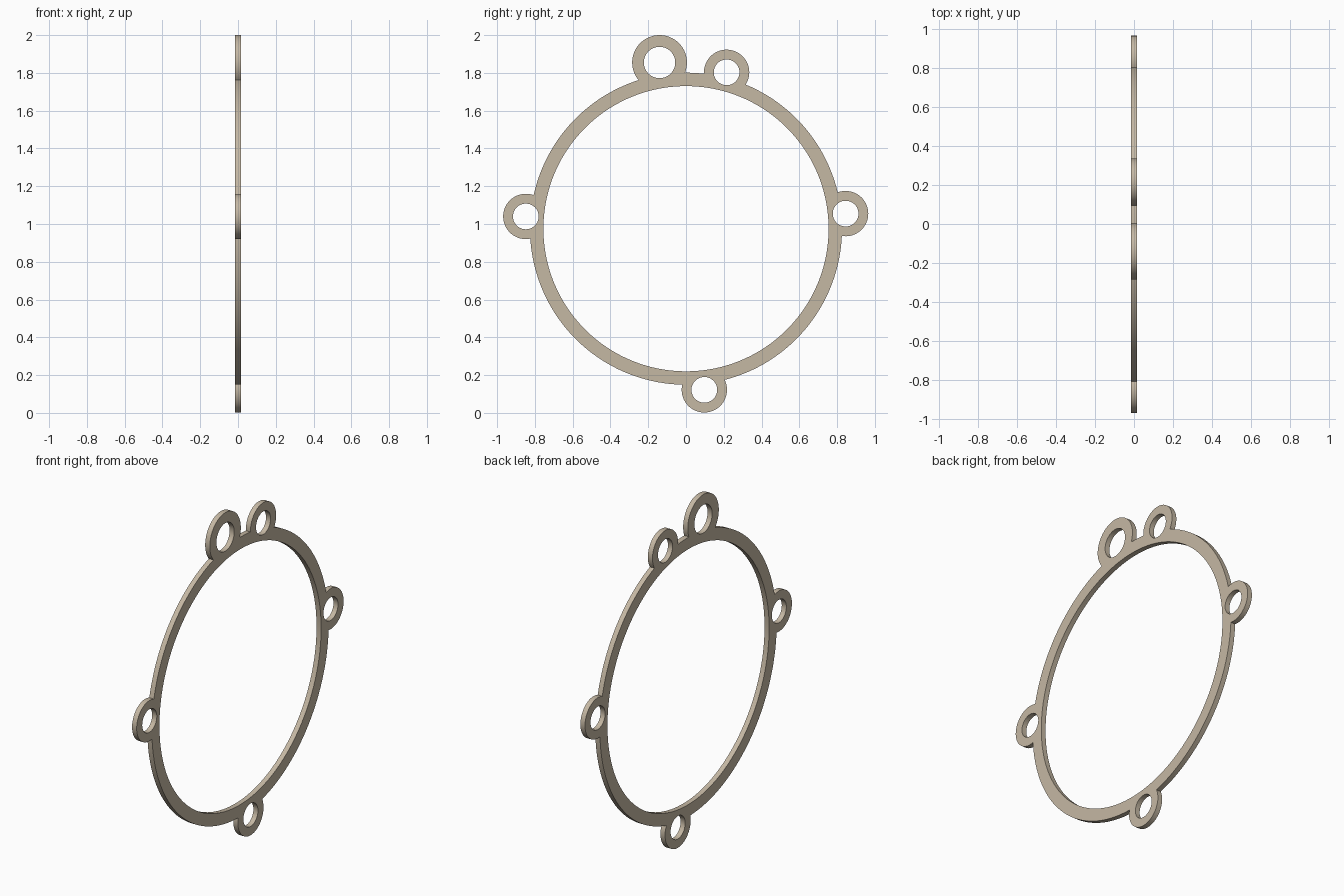
import bpy, bmesh
from math import cos, sin, pi, tau, atan2, acos, hypot, ceil
from mathutils import Matrix

if "Cube" in bpy.data.objects:
    bpy.data.objects.remove(bpy.data.objects["Cube"])

CENTRE_Z, R_IN, R_OUT, HALF_T = 0.975, 0.755, 0.826, 0.015

# Lugs: y, z, outer radius, hole radius
LUGS = [
    (0.845, 1.055, 0.12, 0.068),
    (0.215, 1.803, 0.12, 0.068),
    (-0.14, 1.855, 0.145, 0.083),
    (-0.848, 1.04, 0.12, 0.068),
    (0.097, 0.122, 0.12, 0.068),
]


def arc(cx, cy, r, a0, a1):
    """Points counter-clockwise from a0 up to, not including, a1."""
    n = max(2, ceil((a1 - a0) / tau * (160 if r > 0.5 else 64)))
    return [(cx + r * cos(a0 + (a1 - a0) * i / n),
             cy + r * sin(a0 + (a1 - a0) * i / n)) for i in range(n)]


# Outer outline: ring arcs alternating with lug arcs
spans = []
for y, z, r, _ in LUGS:
    dz = z - CENTRE_Z
    d, direction = hypot(y, dz), atan2(dz, y) % tau
    on_ring = acos((d * d + R_OUT ** 2 - r * r) / (2 * d * R_OUT))
    on_lug = pi - acos((d * d + r * r - R_OUT ** 2) / (2 * d * r))
    spans.append((direction, on_ring, on_lug, y, z, r))
spans.sort()

outline = []
for i, (a, on_ring, on_lug, y, z, r) in enumerate(spans):
    outline += arc(y, z, r, a - on_lug, a + on_lug)
    nxt = spans[(i + 1) % len(spans)]
    end = nxt[0] - nxt[1] + (tau if i == len(spans) - 1 else 0)
    outline += arc(0, CENTRE_Z, R_OUT, a + on_ring, end)

# Flat filled curve with the bore and bolt holes
curve = bpy.data.curves.new("gasket_profile", 'CURVE')
curve.dimensions = '2D'
curve.fill_mode = 'BOTH'
curve.extrude = HALF_T
loops = [outline, arc(0, CENTRE_Z, R_IN, 0, tau)]
loops += [arc(y, z, h, 0, tau) for y, z, _, h in LUGS]
for pts in loops:
    spline = curve.splines.new('POLY')
    spline.points.add(len(pts) - 1)
    for p, (u, v) in zip(spline.points, pts):
        p.co = (u, v, 0, 1)
    spline.use_cyclic_u = True

# Convert to a mesh and stand it up in the YZ plane
temp = bpy.data.objects.new("profile_helper", curve)
bpy.context.collection.objects.link(temp)
bpy.context.view_layer.update()
mesh = bpy.data.meshes.new_from_object(
    temp.evaluated_get(bpy.context.evaluated_depsgraph_get()))
bpy.data.objects.remove(temp)
mesh.transform(Matrix(((0, 0, 1, 0), (1, 0, 0, 0), (0, 1, 0, 0), (0, 0, 0, 1))))
bm = bmesh.new()
bm.from_mesh(mesh)
bmesh.ops.remove_doubles(bm, verts=bm.verts, dist=1e-5)
bmesh.ops.recalc_face_normals(bm, faces=bm.faces)
bm.to_mesh(mesh)
bm.free()

mesh.materials.clear()
mat = bpy.data.materials.new("tan")
mat.diffuse_color = (0.56, 0.48, 0.37, 1)
mat.use_nodes = True
mat.node_tree.nodes["Principled BSDF"].inputs["Base Color"].default_value = mat.diffuse_color
mesh.materials.append(mat)
gasket = bpy.data.objects.new("gasket_ring", mesh)
bpy.context.collection.objects.link(gasket)
bpy.context.view_layer.objects.active = gasket
gasket.select_set(True)
bpy.ops.object.shade_smooth_by_angle(angle=0.5)
